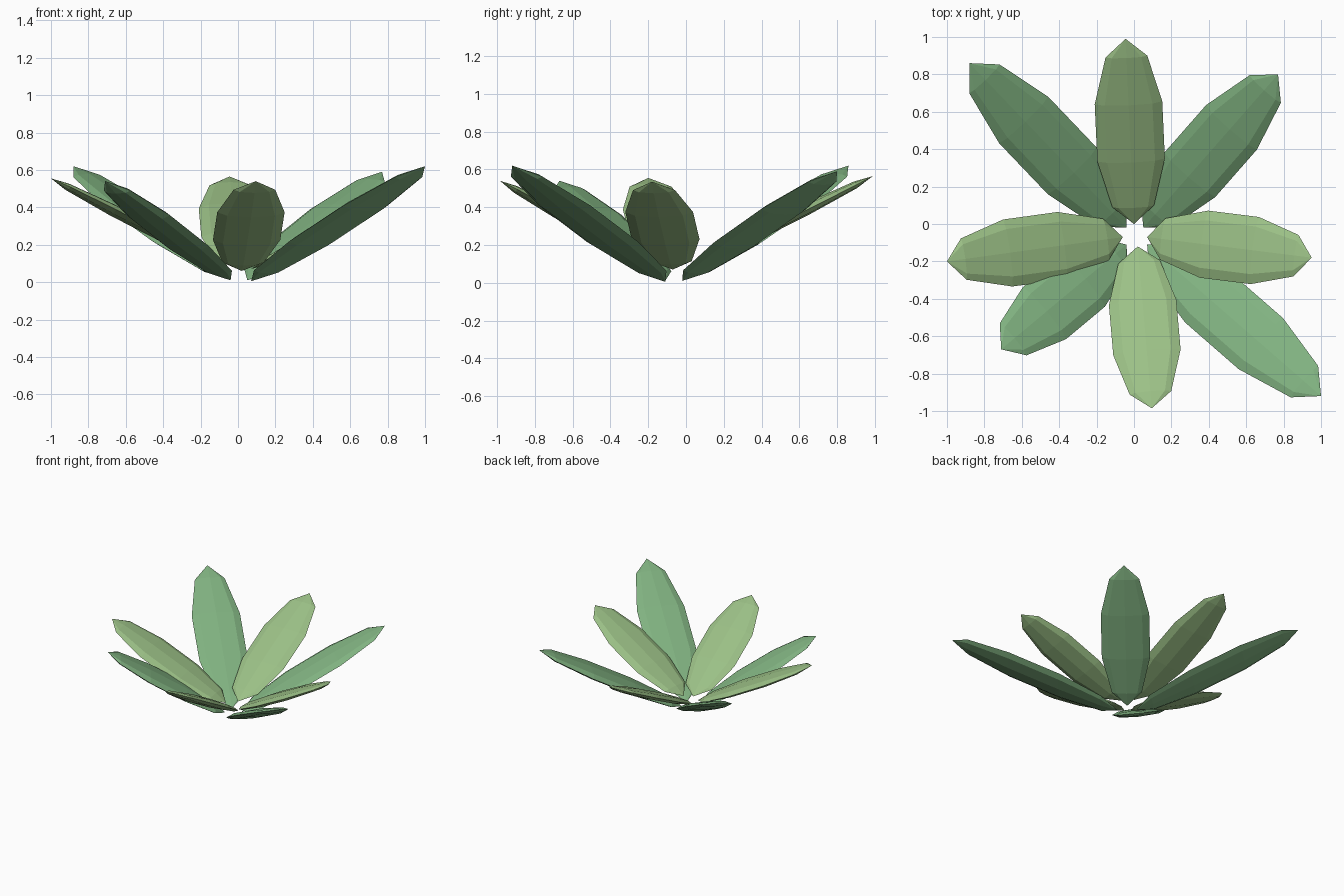
import bpy
from mathutils import Vector, Matrix

if "Cube" in bpy.data.objects:
    bpy.data.objects.remove(bpy.data.objects["Cube"])

HALF_WIDTH, HALF_THICK = 0.19, 0.033


def material(name, rgb):
    m = bpy.data.materials.new(name)
    m.diffuse_color = (*rgb, 1)
    m.use_nodes = True
    m.node_tree.nodes["Principled BSDF"].inputs["Base Color"].default_value = m.diffuse_color
    return m


inner_green = material("inner_leaf_green", (0.33, 0.53, 0.24))
outer_green = material("outer_leaf_green", (0.22, 0.45, 0.22))


def leaf(name, base, tip, mat):
    """Flattened low-poly sphere whose poles sit at the leaf base and tip."""
    base, tip = Vector(base), Vector(tip)
    along = (tip - base).normalized()
    side = along.cross(Vector((0, 0, 1))).normalized()
    up = side.cross(along)
    half = (tip - base).length / 2
    bpy.ops.mesh.primitive_uv_sphere_add(segments=8, ring_count=5, radius=1)
    ob = bpy.context.object
    ob.name = name
    axes = Matrix((side * HALF_WIDTH, -up * HALF_THICK, along * half)).transposed()
    ob.matrix_world = Matrix.Translation((base + tip) / 2) @ axes.to_4x4()
    ob.data.materials.append(mat)


# Outer diagonal leaves, starting at the ground
leaf("outer_leaf_front_right", (0.07, -0.11, 0.005), (1.00, -0.92, 0.62), outer_green)
leaf("outer_leaf_front_left", (-0.04, -0.11, 0.01), (-0.71, -0.67, 0.54), outer_green)
leaf("outer_leaf_back_right", (0.05, -0.02, 0.01), (0.77, 0.80, 0.59), outer_green)
leaf("outer_leaf_back_left", (-0.04, -0.02, 0.01), (-0.88, 0.86, 0.62), outer_green)

# Inner leaves along the axes, set slightly higher
leaf("inner_leaf_front", (0.02, -0.12, 0.06), (0.095, -0.985, 0.54), inner_green)
leaf("inner_leaf_back", (0.0, 0.0, 0.07), (-0.045, 0.99, 0.565), inner_green)
leaf("inner_leaf_right", (0.07, -0.07, 0.07), (0.95, -0.18, 0.535), inner_green)
leaf("inner_leaf_left", (-0.06, -0.07, 0.07), (-1.00, -0.20, 0.555), inner_green)
